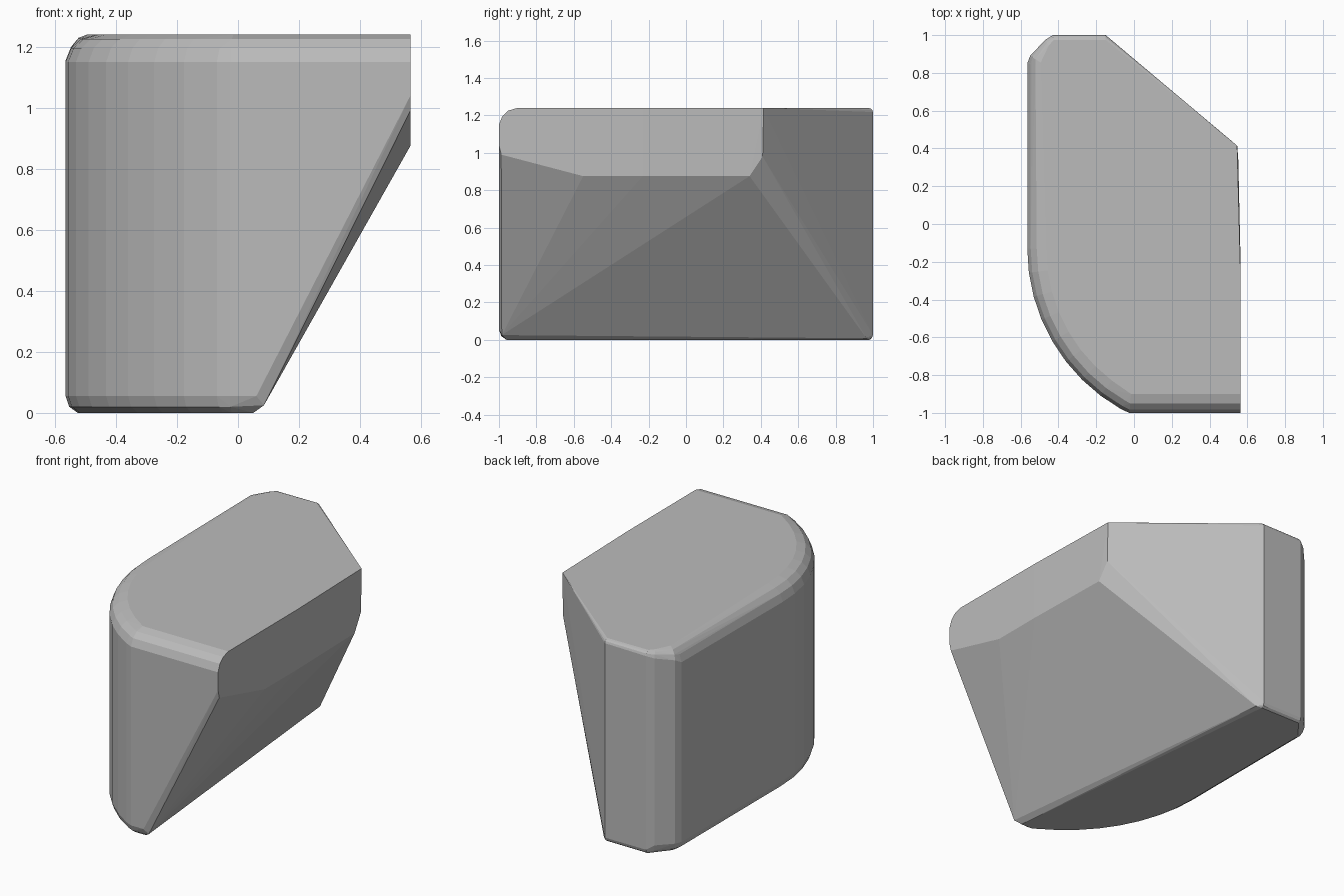
import bpy, bmesh, math

if "Cube" in bpy.data.objects:
    bpy.data.objects.remove(bpy.data.objects["Cube"])

# Plan outline as (x, y, inward x, inward y, top rounding scale)
outline = [(-0.15, 1.0, 0, -1, 0.25), (-0.43, 1.0, 0.1, -0.9, 0.3),
           (-0.47, 0.975, 0.4, -0.7, 0.45), (-0.55, 0.89, 0.8, -0.5, 0.7),
           (-0.565, 0.85, 1, -0.3, 0.95)]
# Large rounded front-left corner
R, CX, CY = 0.976, 0.411, -0.13
for i in range(9):
    a = math.radians(60.5) * i / 8
    c, s = math.cos(a), math.sin(a)
    outline.append((CX - R * c, CY - R * s, c, s, 1.0))
outline.append((-0.025, -1.0, 0.1, 1, 1.0))

# Edge rounding profiles: height, inset
top = [(1.15, 0), (1.195, 0.018), (1.225, 0.05), (1.24, 0.1)]
bottom = [(0.055, 0), (0.02, 0.012), (0.0, 0.04)]

points = []
for x, y, dx, dy, k in outline:
    for z, d in top:
        points.append((x + dx * d * k, y + dy * d * k, 1.24 - (1.24 - z) * k))
    for z, d in bottom:
        kb = 0.5 if y > 0.99 else 1
        points.append((x + dx * d * kb, y + dy * d * kb, z * kb))

# Front edge running out to the flat right end
points += [(0.565, -1 + d, z) for z, d in top]
points += [(0.06, -1, 0.055), (0.565, -1, 1.04), (0.085, -0.985, 0.025),
           (0.565, -0.988, 0.99), (0.05, -0.96, 0.0)]
# Right end: lower lip and back corner
points += [(0.565, -0.55, 0.875), (0.563, -0.23, 1.24), (0.565, -0.23, 0.875),
           (0.552, 0.34, 0.875), (0.547, 0.41, 0.98), (0.546, 0.415, 1.24)]
# Foot of the sloping underside at the back
points += [(-0.12, 0.965, 0.008)]

bm = bmesh.new()
for p in points:
    bm.verts.new(p)
res = bmesh.ops.convex_hull(bm, input=bm.verts[:])
loose = [v for v in bm.verts if not v.link_faces]
bmesh.ops.delete(bm, geom=loose, context='VERTS')
bmesh.ops.dissolve_limit(bm, angle_limit=math.radians(0.5),
                         verts=bm.verts[:], edges=bm.edges[:])
bmesh.ops.recalc_face_normals(bm, faces=bm.faces[:])

mesh = bpy.data.meshes.new("sloped_block")
bm.to_mesh(mesh)
bm.free()
block = bpy.data.objects.new("sloped_block", mesh)
bpy.context.collection.objects.link(block)

mat = bpy.data.materials.new("plain grey")
mat.diffuse_color = (0.5, 0.5, 0.5, 1)
mat.use_nodes = True
mat.node_tree.nodes["Principled BSDF"].inputs["Base Color"].default_value = mat.diffuse_color
mesh.materials.append(mat)
